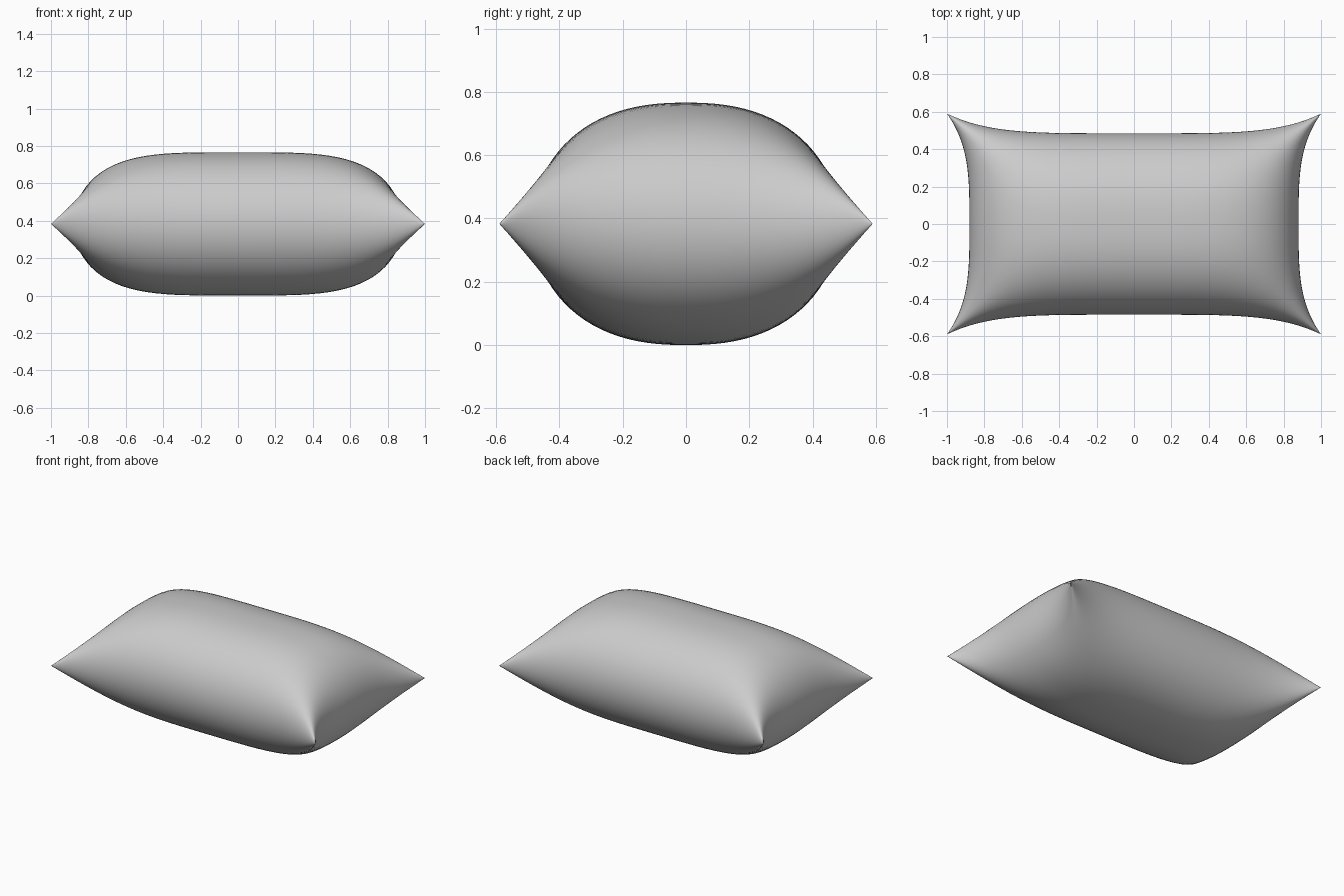
import bpy, bmesh, math

if "Cube" in bpy.data.objects:
    bpy.data.objects.remove(bpy.data.objects["Cube"])

HALF = 0.383   # half thickness
N = 48         # grid segments per side


def spread(t):
    # crowd samples toward the seam so the rounded edge is smooth
    return math.sin(max(-1.0, min(1.0, t)) * math.pi / 2)


def puff(u, v, side):
    # plan outline: edges bow inward between four pulled-out corners
    x = u * (0.88 + 0.12 * abs(v) ** 3.5)
    y = v * (0.485 + 0.105 * abs(u) ** 4.6)
    # stuffed thickness, falling to zero at the seam
    f = max(0.0, 1 - abs(u) ** 4) * max(0.0, 1 - abs(v) ** 2.4)
    return x, y, HALF + side * HALF * math.sqrt(f)


# Pillow: upper and lower cloth panels joined along the seam
bm = bmesh.new()
for side in (1, -1):
    panel = bmesh.ops.create_grid(bm, x_segments=N, y_segments=N, size=1.0)
    for vert in panel["verts"]:
        vert.co = puff(spread(vert.co.x), spread(vert.co.y), side)
bmesh.ops.remove_doubles(bm, verts=bm.verts, dist=0.00005)
bmesh.ops.recalc_face_normals(bm, faces=bm.faces)
for face in bm.faces:
    face.smooth = True

mesh = bpy.data.meshes.new("pillow")
bm.to_mesh(mesh)
bm.free()
pillow = bpy.data.objects.new("pillow", mesh)
bpy.context.collection.objects.link(pillow)
